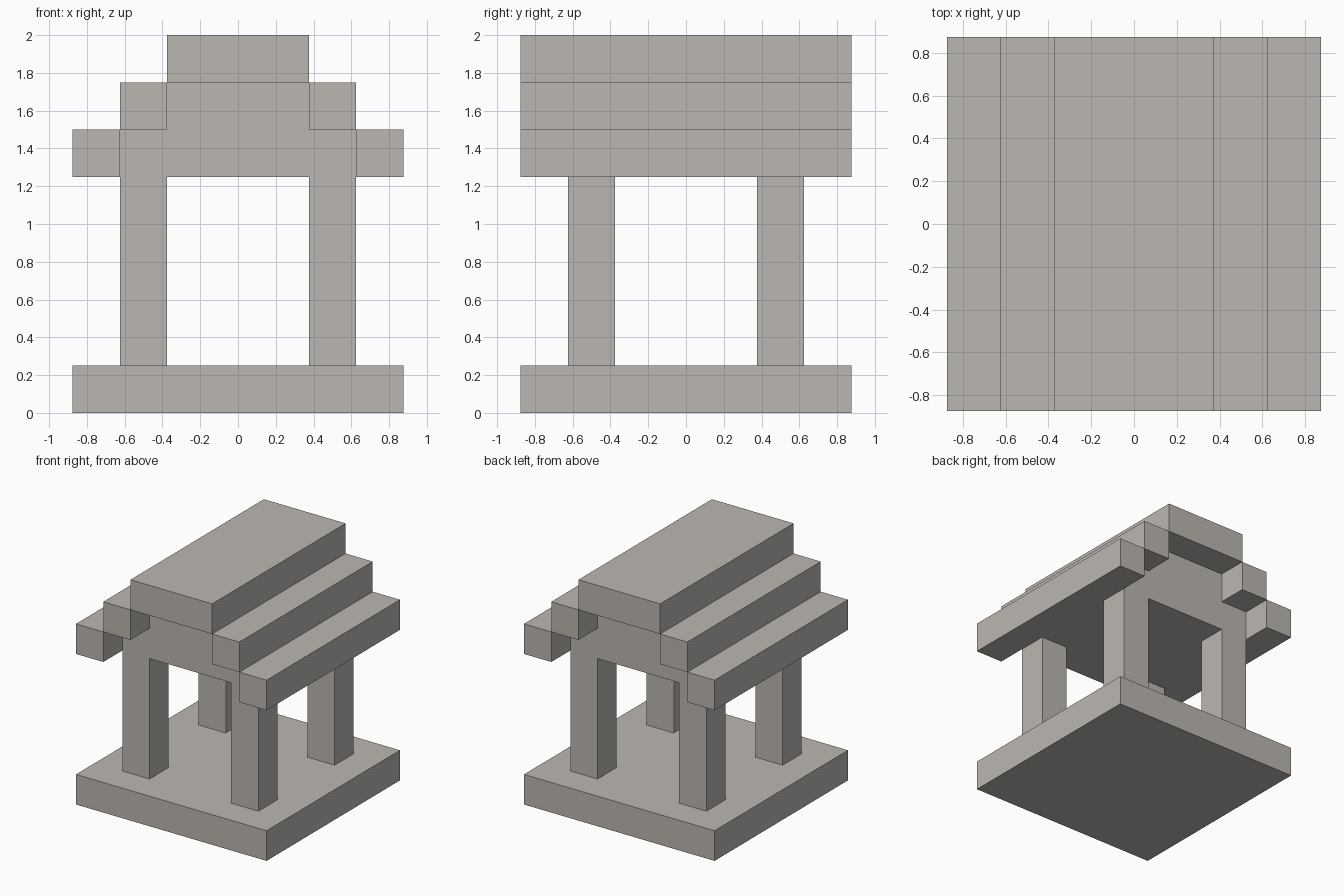
import bpy
import bmesh

cube = bpy.data.objects.get("Cube")
if cube:
    bpy.data.objects.remove(cube, do_unlink=True)

U = 0.25          # block size
HALF = 3.5 * U    # half width of base and roof
WALL = 2.5 * U    # half depth of the gable core

stone = bpy.data.materials.new("warm_grey_stone")
stone.use_nodes = True
colour = (0.50, 0.47, 0.44, 1.0)
stone.diffuse_color = colour
stone.node_tree.nodes["Principled BSDF"].inputs["Base Color"].default_value = colour


def prism(name, profile, y0, y1):
    """Extrude an (x, z) outline from y0 to y1."""
    bm = bmesh.new()
    face = bm.faces.new([bm.verts.new((x, y0, z)) for x, z in profile])
    new = bmesh.ops.extrude_face_region(bm, geom=[face])["geom"]
    verts = [v for v in new if isinstance(v, bmesh.types.BMVert)]
    bmesh.ops.translate(bm, verts=verts, vec=(0, y1 - y0, 0))
    bmesh.ops.recalc_face_normals(bm, faces=bm.faces)
    mesh = bpy.data.meshes.new(name)
    bm.to_mesh(mesh)
    bm.free()
    mesh.materials.append(stone)
    obj = bpy.data.objects.new(name, mesh)
    bpy.context.collection.objects.link(obj)
    return obj


def box(name, x0, x1, y0, y1, z0, z1):
    return prism(name, [(x0, z0), (x1, z0), (x1, z1), (x0, z1)], y0, y1)


# Square base slab
box("base_slab", -HALF, HALF, -HALF, HALF, 0, U)

# Four corner pillars
for sx, side in ((-1, "right"), (1, "left")):
    for sy, end in ((-1, "front"), (1, "back")):
        x, y, h = sx * 2 * U, sy * 2 * U, U / 2
        box(f"{end}_{side}_pillar", x - h, x + h, y - h, y + h, U, 5 * U)

# Solid stepped core under the roof, recessed at the gables
half_outline = [(2.5 * U, 5 * U), (2.5 * U, 6 * U), (1.5 * U, 6 * U), (1.5 * U, 7 * U)]
outline = half_outline + [(-x, z) for x, z in reversed(half_outline)]
prism("gable_core", outline, -WALL, WALL)

# Stepped roof beams running the full depth
for s, side in ((-1, "right"), (1, "left")):
    for name, inner, level in (("eave", 2.5, 5), ("middle_roof_step", 1.5, 6)):
        x0, x1 = sorted((s * inner * U, s * (inner + 1) * U))
        box(f"{side}_{name}", x0, x1, -HALF, HALF, level * U, (level + 1) * U)

# Ridge slab
box("roof_ridge", -1.5 * U, 1.5 * U, -HALF, HALF, 7 * U, 8 * U)
